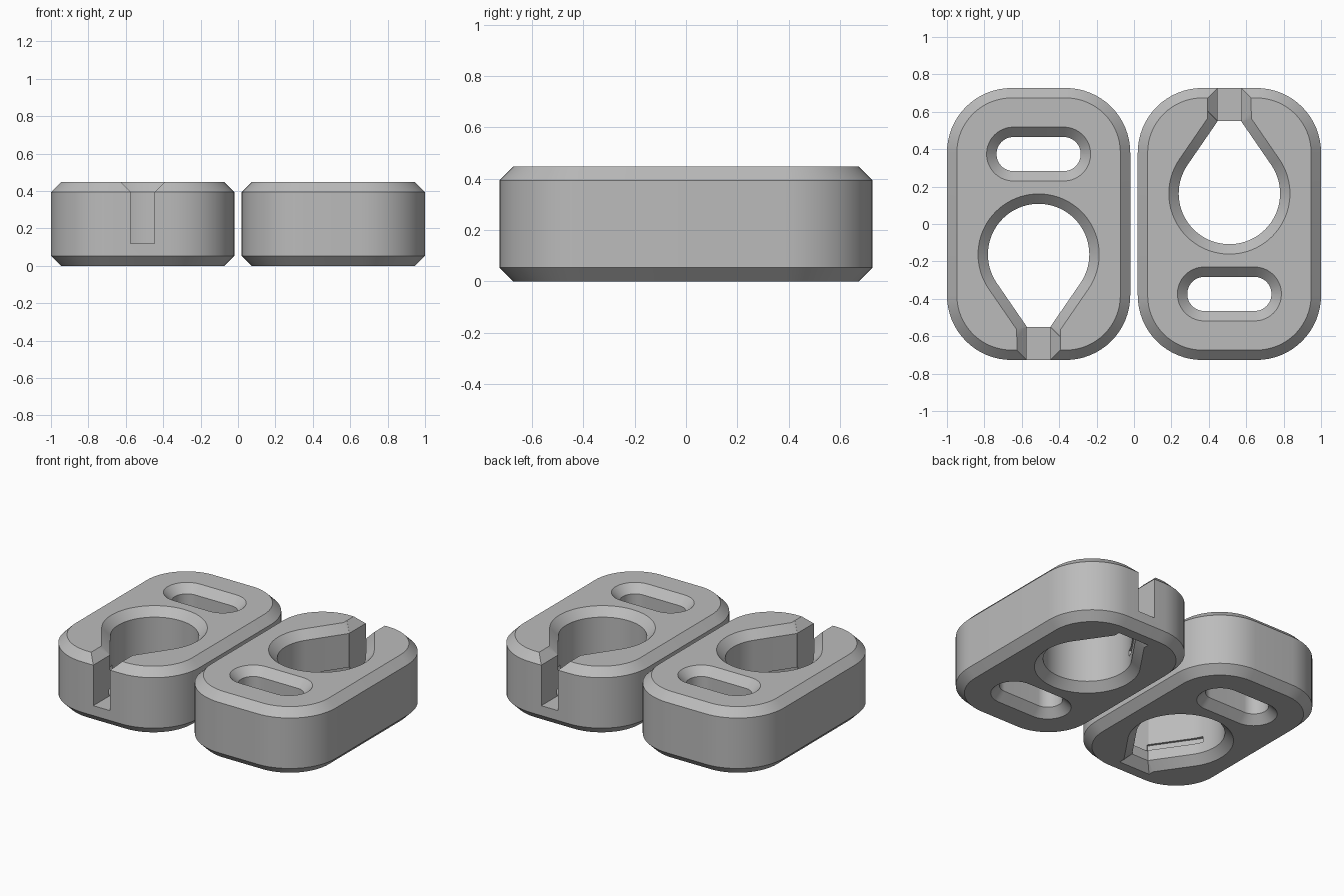
import bpy, bmesh, math
from mathutils import Matrix

if "Cube" in bpy.data.objects:
    bpy.data.objects.remove(bpy.data.objects["Cube"])

CX, H, D = -0.51, 0.447, 0.053           # plate centre, height, chamfer
gray = bpy.data.materials.new("light_gray")
gray.diffuse_color = (0.5, 0.5, 0.5, 1)
gray.use_nodes = True
gray.node_tree.nodes["Principled BSDF"].inputs["Base Color"].default_value = gray.diffuse_color


def loft(name, layers):
    """Solid through stacked loops, layers = [(z, points), ...]"""
    bm = bmesh.new()
    rings = [[bm.verts.new((x, y, z)) for x, y in pts] for z, pts in layers]
    n = len(rings[0])
    for a, b in zip(rings, rings[1:]):
        for i in range(n):
            j = (i + 1) % n
            bm.faces.new((a[i], a[j], b[j], b[i]))
    bm.faces.new(rings[0][::-1])
    bm.faces.new(rings[-1])
    bmesh.ops.recalc_face_normals(bm, faces=bm.faces)
    me = bpy.data.meshes.new(name)
    bm.to_mesh(me)
    bm.free()
    ob = bpy.data.objects.new(name, me)
    bpy.context.collection.objects.link(ob)
    return ob


def rounded(cy, hx, hy, r, seg=16):
    """Rounded rectangle loop"""
    pts = []
    for q, (sx, sy) in enumerate([(1, 1), (-1, 1), (-1, -1), (1, -1)]):
        for i in range(seg + 1):
            a = math.pi / 2 * (q + i / seg)
            pts.append((CX + sx * (hx - r) + r * math.cos(a),
                        cy + sy * (hy - r) + r * math.sin(a)))
    return pts


# Keyhole outline: circle with tangent sides narrowing to a channel
R, W, CY, TIP = 0.271, 0.064, -0.163, 0.385
PHI = math.atan2(TIP, W) - math.acos(R / math.hypot(TIP, W))


def keyhole(d):
    r, w = R + d, W + d
    y = -(r - w * math.cos(PHI)) / math.sin(PHI)
    t = -(TIP + d + 0.003)
    pts = [(w, t), (w, y)]
    n = 56
    for i in range(n + 1):
        a = -PHI + (math.pi + 2 * PHI) * i / n
        pts.append((r * math.cos(a), r * math.sin(a)))
    pts += [(-w, y), (-w, t)]
    return [(CX + px, CY + py) for px, py in pts]


def through(f):
    """Layers of a through hole flared at both faces"""
    e = 0.01
    return [(-e, f(D + e)), (D, f(0)), (H - D, f(0)), (H + e, f(D + e))]


def channel(d):
    w = W - 0.0005 + d
    return [(CX - w, -1), (CX + w, -1), (CX + w, -0.42), (CX - w, -0.42)]


def groove(side):
    """Shallow cord groove along a slanted keyhole side"""
    n = (math.cos(PHI), -math.sin(PHI))
    t = (-math.sin(PHI), -math.cos(PHI))
    pts = [(n[0] * o + t[0] * s, n[1] * o + t[1] * s)
           for o, s in [(R - 0.03, -0.07), (R + 0.016, -0.07),
                        (R + 0.016, 0.29), (R - 0.03, 0.29)]]
    pts = [(CX + side * x, CY + y) for x, y in pts]
    return loft("groove_cutter", [(0.125, pts), (0.165, pts)])


# Chamfered plate body
body = lambda d: rounded(0, 0.49 - d, 0.727 - d, 0.345 - d)
plate = loft("left_cord_lock", [(0, body(D)), (D, body(0)), (H - D, body(0)), (H, body(D))])
plate.data.materials.append(gray)

# Keyhole, strap slot, front channel and grooves
cutters = [
    loft("keyhole_cutter", through(keyhole)),
    loft("slot_cutter", through(lambda d: rounded(0.374, 0.225 + d, 0.091 + d, 0.0905 + d))),
    loft("channel_cutter", [(0.12, channel(0)), (H - D, channel(0)), (H + 0.01, channel(D + 0.01))]),
    groove(1), groove(-1)]
for c in cutters:
    c.hide_render = True
    m = plate.modifiers.new(c.name, 'BOOLEAN')
    m.operation, m.solver, m.object = 'DIFFERENCE', 'EXACT', c

# Bake the cuts, then remove the cutters
deps = bpy.context.evaluated_depsgraph_get()
baked = bpy.data.meshes.new_from_object(plate.evaluated_get(deps))
plate.modifiers.clear()
plate.data = baked
for c in cutters:
    bpy.data.objects.remove(c)

# Second plate is the first turned half round
other = bpy.data.objects.new("right_cord_lock", baked.copy())
other.data.transform(Matrix.Rotation(math.pi, 4, 'Z'))
bpy.context.collection.objects.link(other)

for ob in (plate, other):
    ob.data.materials.clear()
    ob.data.materials.append(gray)
    bpy.ops.object.select_all(action='DESELECT')
    ob.select_set(True)
    bpy.context.view_layer.objects.active = ob
    bpy.ops.object.shade_smooth_by_angle(angle=math.radians(30))
